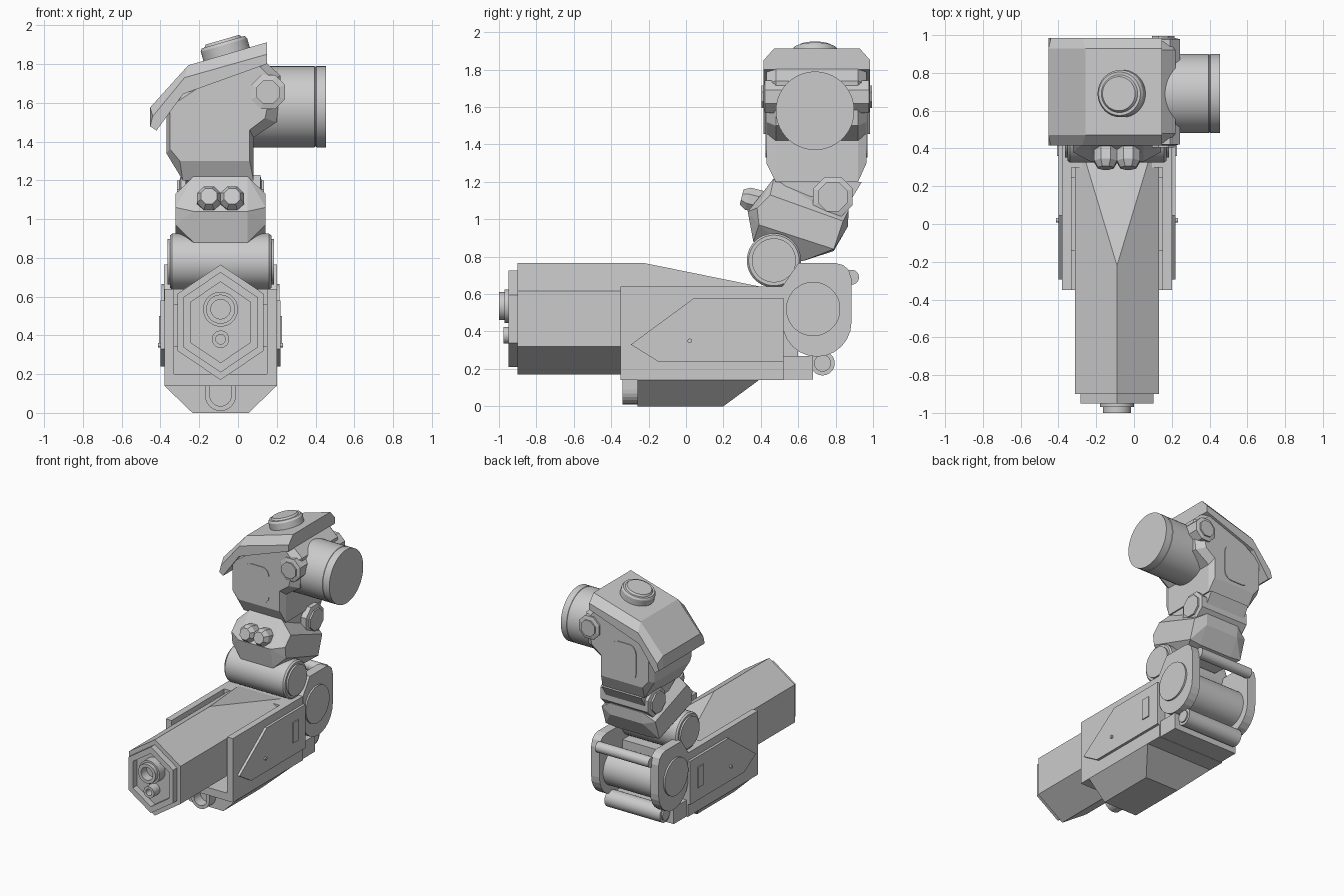
import bpy, bmesh, math
from mathutils import Vector

cube = bpy.data.objects.get("Cube")
if cube:
    bpy.data.objects.remove(cube, do_unlink=True)

grey = bpy.data.materials.new("plain grey")
grey.use_nodes = True
colour = (0.6, 0.6, 0.6, 1)
grey.diffuse_color = colour
grey.node_tree.nodes["Principled BSDF"].inputs["Base Color"].default_value = colour

C = -0.09  # centre line of the arm


def finish(name, bm, smooth=False):
    bmesh.ops.remove_doubles(bm, verts=bm.verts, dist=0.0005)
    bmesh.ops.recalc_face_normals(bm, faces=bm.faces)
    mesh = bpy.data.meshes.new(name)
    bm.to_mesh(mesh)
    bm.free()
    mesh.materials.append(grey)
    ob = bpy.data.objects.new(name, mesh)
    bpy.context.collection.objects.link(ob)
    if smooth:
        bpy.ops.object.select_all(action='DESELECT')
        ob.select_set(True)
        bpy.context.view_layer.objects.active = ob
        bpy.ops.object.shade_smooth_by_angle(angle=math.radians(30))
    return ob


def loft(name, rings, smooth=False):
    """Skin a series of matching rings and cap both ends."""
    bm = bmesh.new()
    vs = [[bm.verts.new(p) for p in ring] for ring in rings]
    n = len(vs[0])
    for a, b in zip(vs, vs[1:]):
        for i in range(n):
            j = (i + 1) % n
            bm.faces.new((a[i], a[j], b[j], b[i]))
    bm.faces.new(vs[0])
    bm.faces.new(vs[-1])
    return finish(name, bm, smooth)


def prism_x(name, pts, a, b):
    return loft(name, [[(x, y, z) for y, z in pts] for x in (a, b)])


def prism_y(name, pts, a, b):
    return loft(name, [[(x, y, z) for x, z in pts] for y in (a, b)])


def lathe(name, centre, axis, profile, sides=40):
    """Turn (radius, distance) pairs about an axis."""
    q = Vector(axis).to_track_quat('Z', 'Y')
    rings = []
    for r, t in profile:
        angles = [2 * math.pi * (i + 0.5) / sides for i in range(sides)]
        rings.append([Vector(centre) + q @ Vector((r * math.cos(a), r * math.sin(a), t))
                      for a in angles])
    return loft(name, rings, sides > 12)


def hull(name, pts):
    bm = bmesh.new()
    for p in pts:
        bm.verts.new(p)
    res = bmesh.ops.convex_hull(bm, input=bm.verts)
    bmesh.ops.delete(bm, geom=list({v for v in res["geom_interior"] if isinstance(v, bmesh.types.BMVert)}),
                     context='VERTS')
    bmesh.ops.dissolve_limit(bm, angle_limit=0.02, verts=bm.verts, edges=bm.edges)
    return finish(name, bm)


def box(name, x, y, z):
    return prism_y(name, [(x[0], z[0]), (x[1], z[0]), (x[1], z[1]), (x[0], z[1])], *y)


# Hexagonal barrel with recessed muzzle and sloping rear top
def hexagon(s, y, top=0.765, w=0.0):
    mid = 0.4675
    pts = [(w, top), (0.222, 0.615), (0.222, 0.32), (0, 0.17),
           (-0.222, 0.32), (-0.222, 0.615), (-w, top)]
    return [(C + x * s, y, mid + (z - mid) * s) for x, z in pts]


loft("barrel", [hexagon(0.7, -0.9), hexagon(0.7, -0.95), hexagon(0.87, -0.95),
                hexagon(0.87, -0.9), hexagon(1, -0.9), hexagon(1, -0.22),
                hexagon(1, 0.42, 0.635, 0.193)][0:])
lathe("main_nozzle", (C, 0, 0.535), (0, -1, 0),
      [(0.09, 0.88), (0.09, 0.97), (0.075, 0.97), (0.075, 1), (0.05, 1), (0.05, 0.93)])
lathe("small_nozzle", (C, 0, 0.38), (0, -1, 0),
      [(0.045, 0.88), (0.045, 0.975), (0.025, 0.975), (0.025, 0.92)], 24)

# Open sleeve around the barrel
o, i = 0.29, 0.24
prism_y("sleeve", [(C + x, z) for x, z in [(-o, 0.14), (o, 0.14), (o, 0.64), (i, 0.64), (i, 0.2),
                                           (-i, 0.2), (-i, 0.64), (-o, 0.64)]], -0.35, 0.52)
box("rear_core", (C - i, C + i), (0.3, 0.6), (0.16, 0.64))
box("rear_floor", (C - 0.28, C + 0.28), (0.38, 0.68), (0.142, 0.27))

# Keel below the sleeve, with a rounded socket at its nose
hull("keel", [(C + s * w, y, z) for s in (-1, 1) for w, y, z in
              [(o, -0.26, 0.14), (o, 0.39, 0.14), (0.145, -0.26, 0), (0.145, 0.2, 0)]])
arc = [math.pi * k / 12 for k in range(13)]
outer = [(C - 0.08 * math.cos(a), 0.09 - 0.08 * math.sin(a)) for a in arc]
inner = [(C + 0.055 * math.cos(a), 0.09 - 0.055 * math.sin(a)) for a in arc]
prism_y("keel_socket", [(C - 0.08, 0.14)] + outer + [(C + 0.08, 0.14), (C + 0.055, 0.14)]
        + inner + [(C - 0.055, 0.14)], -0.34, -0.24)

# Side details and rear cheeks, mirrored
cheek = [(0.515, 0.64), (0.6, 0.765), (0.8, 0.765), (0.84, 0.755), (0.87, 0.73), (0.885, 0.68)]
cheek += [(0.7 + 0.185 * math.cos(a), 0.45 - 0.185 * math.sin(a)) for a in arc]
arrow = [(-0.295, 0.33), (0.045, 0.58), (0.52, 0.58), (0.52, 0.24), (-0.15, 0.24)]
for side, s in (("left", 1), ("right", -1)):
    def at(d):
        return C + s * d
    prism_x(side + "_cheek", cheek, at(0.22), at(0.292))
    prism_x(side + "_arrow_plate", arrow, at(0.28), at(0.31))
    box(side + "_arrow_tab", (at(0.3), at(0.318)), (0.36, 0.43), (0.34, 0.5))
    box(side + "_inner_rail", (at(0.215), at(0.245)), (-0.14, 0.25), (0.34, 0.56))
    lathe(side + "_arrow_bolt", (at(0), 0.02, 0.35), (s, 0, 0), [(0.012, 0.3), (0.012, 0.322)], 16)
    lathe(side + "_hub", (at(0), 0.68, 0.52), (s, 0, 0), [(0.145, 0.28), (0.145, 0.305)])

# Rear rollers
for name, y, z, r, w in [("rear_roller", 0.7, 0.47, 0.14, 0.23),
                         ("top_roller", 0.885, 0.69, 0.04, 0.23)]:
    lathe(name, (C, y, z), (1, 0, 0), [(r, -w), (r, w)])
lathe("bottom_roller", (C, 0.73, 0.23), (1, 0, 0),
      [(0.045, -0.25), (0.045, -0.24), (0.065, -0.24), (0.065, 0.24), (0.045, 0.24), (0.045, 0.25)])

# Wrist cylinder
lathe("wrist_cylinder", (C, 0.47, 0.78), (1, 0, 0),
      [(0.118, -0.275), (0.118, -0.262), (0.135, -0.262), (0.145, -0.25),
       (0.145, 0.25), (0.135, 0.262), (0.118, 0.262), (0.118, 0.275)])

# Tilted faceted forearm
narrow = [(0.33, 1.04), (0.47, 1.22), (0.87, 1.05), (0.865, 0.96),
          (0.79, 0.83), (0.62, 0.775), (0.36, 0.88)]
wide = [(0.38, 1.06), (0.45, 1.13), (0.84, 0.99), (0.79, 0.84), (0.39, 0.97)]
hull("forearm", [(C + s * w, y, z) for s in (-1, 1) for w, pts in ((0.14, narrow), (0.232, wide))
                 for y, z in pts])
for side, s in (("left", 1), ("right", -1)):
    lathe(side + "_forearm_nub", (C + s * 0.06, 0.37, 1.1), (0, -1, 0.25),
          [(0.066, -0.03), (0.066, 0.04), (0.045, 0.075)], 8)
lathe("elbow_pivot", (C, 0.785, 1.12), (1, 0, 0),
      [(0.085, -0.225), (0.085, -0.212), (0.115, -0.205), (0.115, 0.205),
       (0.085, 0.212), (0.085, 0.225)], 8)

# Upper arm, with chamfered front and back
full = [(-0.37, 1.34), (-0.285, 1.2), (0.08, 1.2), (0.08, 1.42), (0.2, 1.5),
        (0.22, 1.74), (0.12, 1.83), (-0.22, 1.7), (-0.37, 1.6)]
face = [(-0.35, 1.36), (-0.3, 1.3), (0.06, 1.3), (0.06, 1.46), (0.14, 1.52),
        (0.18, 1.72), (0.1, 1.8), (-0.2, 1.68), (-0.35, 1.58)]
loft("upper_arm", [[(x, y, z) for x, z in pts] for pts, y in
                   ((face, 0.43), (full, 0.48), (full, 0.92), (face, 0.965))])
hull("elbow_block", [(x, y, z) for x in (-0.27, 0.07) for y, z in
                     [(0.5, 1.2), (0.94, 1.2), (0.88, 1.1), (0.6, 1.13)]])
corner = [(sx, sz, a) for sx, sz, q in [(1, 1, 0), (-1, 1, 1), (-1, -1, 2), (1, -1, 3)]
          for a in [math.pi * (q / 2 + k / 10) for k in range(6)]]
panel = [(-0.138 + 0.047 * sx + 0.06 * math.cos(a), 1.47 + 0.08 * sz + 0.06 * math.sin(a))
         for sx, sz, a in corner]
for name, y in (("front_panel", 0.425), ("back_panel", 0.964)):
    prism_y(name, panel, y, y + 0.007)
lathe("shoulder_bolt", (0.155, 0.7, 1.655), (0, 1, 0),
      [(0.065, -0.295), (0.065, -0.285), (0.095, -0.278), (0.095, 0.278),
       (0.065, 0.285), (0.065, 0.295)], 8)

# Large shoulder drum
lathe("shoulder_drum", (0, 0.69, 1.58), (1, 0, 0),
      [(0.2, 0), (0.21, 0.01), (0.21, 0.395), (0.207, 0.397), (0.207, 0.403),
       (0.21, 0.405), (0.21, 0.455)], 48)

# Bent shoulder armour with bevelled rims
under = [(0.149, 1.8), (-0.283, 1.645), (-0.42, 1.457)]
crest = [(-0.453, 1.478), (-0.453, 1.576), (-0.257, 1.793), (0.149, 1.912)]
rim = [(-0.453, 1.478), (-0.44, 1.53), (-0.275, 1.73), (0.149, 1.85)]
loft("shoulder_armour", [[(x, y, z) for x, z in under + top] for top, y in
                         ((rim, 0.415), (crest, 0.47), (crest, 0.93), (rim, 0.985))])
lathe("armour_cap", (-0.06, 0.69, 1.855), (-0.28, 0, 0.96),
      [(0.125, -0.03), (0.125, 0.045), (0.115, 0.06), (0.1, 0.06), (0.09, 0.073)])
